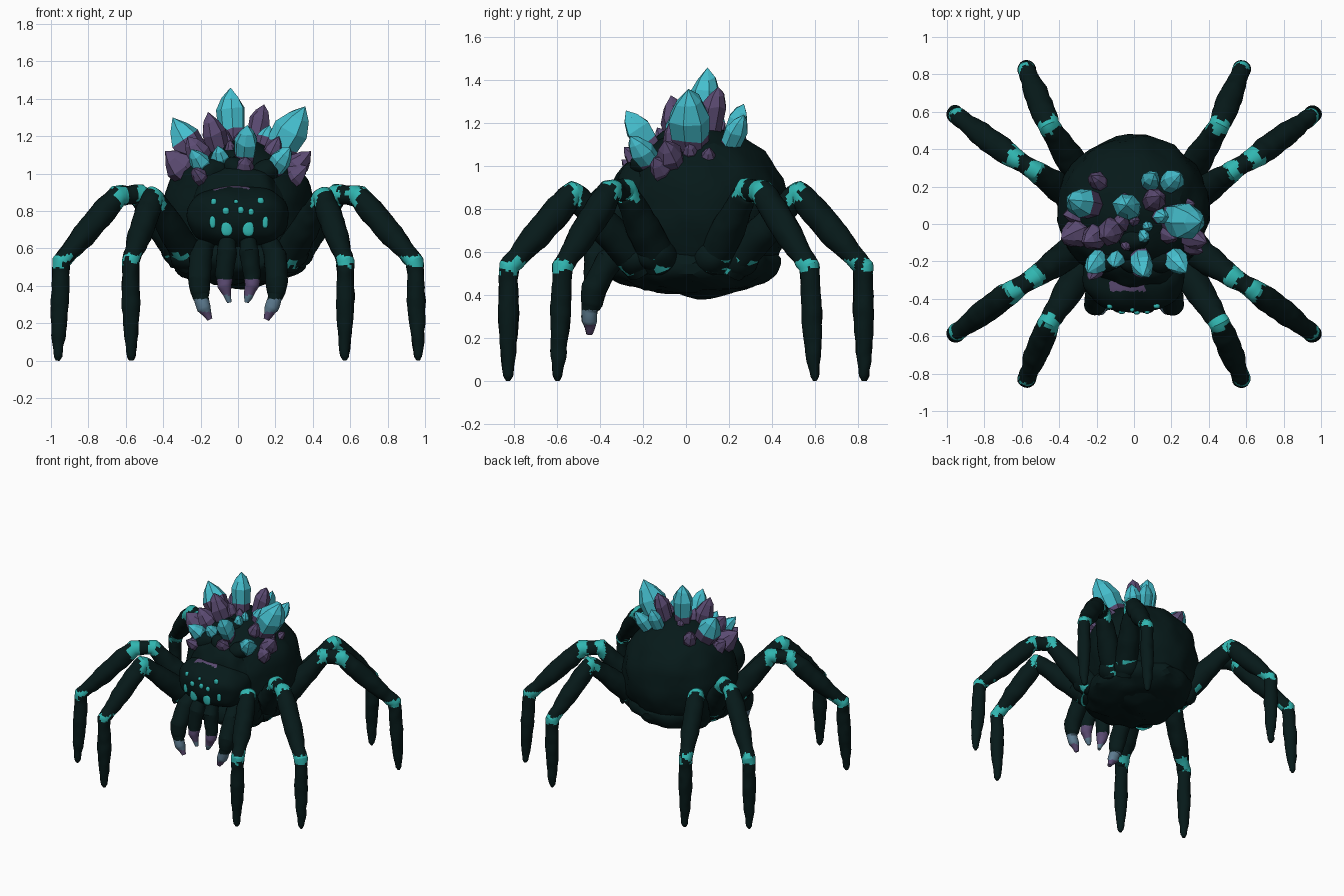
import bpy, bmesh, math, random
from mathutils import Vector, noise
from mathutils.bvhtree import BVHTree

random.seed(4)
if "Cube" in bpy.data.objects:
    bpy.data.objects.remove(bpy.data.objects["Cube"])


def material(name, rgb):
    m = bpy.data.materials.new(name)
    m.use_nodes = True
    m.diffuse_color = (*rgb, 1)
    m.node_tree.nodes["Principled BSDF"].inputs["Base Color"].default_value = (*rgb, 1)
    return m


DARK = material("dark shell", (0.002, 0.01, 0.01))
TEAL = material("glowing teal", (0.03, 0.47, 0.44))
CYAN = material("crystal cyan", (0.06, 0.52, 0.62))
PURPLE = material("crystal purple", (0.105, 0.07, 0.17))
TIP = material("fang blue", (0.11, 0.2, 0.28))


def finish(name, bm, mats, rule=None, smooth=True):
    bmesh.ops.recalc_face_normals(bm, faces=bm.faces)
    bm.normal_update()
    if rule:
        for f in bm.faces:
            f.material_index = rule(f.calc_center_median(), f.normal)
    mesh = bpy.data.meshes.new(name)
    bm.to_mesh(mesh)
    bm.free()
    obj = bpy.data.objects.new(name, mesh)
    bpy.context.collection.objects.link(obj)
    for m in mats:
        mesh.materials.append(m)
    if smooth:
        bpy.ops.object.select_all(action='DESELECT')
        obj.select_set(True)
        bpy.context.view_layer.objects.active = obj
        bpy.ops.object.shade_smooth_by_angle(angle=math.radians(25))
    return obj


def blob(name, center, radii, mats=(DARK,), rough=0.012, power=1.0, detail=4, rule=None):
    """Lumpy ellipsoid; power below one makes it boxier."""
    bm = bmesh.new()
    bmesh.ops.create_icosphere(bm, subdivisions=detail, radius=1)
    for v in bm.verts:
        n = v.co.copy()
        p = [math.copysign(abs(c) ** power, c) * r for c, r in zip(n, radii)]
        v.co = Vector(center) + Vector(p)
        v.co += n * noise.noise(v.co * 9) * rough
    return finish(name, bm, mats, rule)


def tube(name, stations, mats=(DARK,), rule=None, sides=24, steps=8, rough=0.006):
    """Round limb through (point, radius) stations lying roughly in a vertical plane."""
    pts, rad = [], []
    for (a, ra), (b, rb) in zip(stations, stations[1:]):
        for i in range(steps):
            pts.append(Vector(a).lerp(Vector(b), i / steps))
            rad.append(ra + (rb - ra) * i / steps)
    pts.append(Vector(stations[-1][0]))
    rad.append(stations[-1][1])
    side = (pts[-1] - pts[0]).cross(Vector((0, 0, 1))).normalized()
    bm = bmesh.new()
    rings = []
    for i, (p, r) in enumerate(zip(pts, rad)):
        t = (pts[min(i + 4, len(pts) - 1)] - pts[max(i - 4, 0)]).normalized()
        u = (side - t * side.dot(t)).normalized()
        w = t.cross(u)
        ring = []
        for k in range(sides):
            a = math.tau * k / sides
            d = u * math.cos(a) + w * math.sin(a)
            ring.append(bm.verts.new(p + d * (r + rough * noise.noise((p + d * r) * 16))))
        rings.append(ring)
    for r0, r1 in zip(rings, rings[1:]):
        for k in range(sides):
            bm.faces.new((r0[k], r0[(k + 1) % sides], r1[(k + 1) % sides], r1[k]))
    bm.faces.new(rings[0])
    bm.faces.new(rings[-1])
    return finish(name, bm, mats, rule)


# Body
blob("abdomen", (0, 0.08, 0.785), (0.41, 0.395, 0.4), rough=0.025)
blob("thorax", (0, 0.03, 0.545), (0.355, 0.4, 0.14), rough=0.03, power=0.9)
blob("neck", (0, -0.2, 0.87), (0.24, 0.14, 0.17), rough=0.03)


def brow_rule(c, n):
    return int(-0.13 < c.x < 0.06 and -0.36 < c.y < -0.305 and n.z > 0.3)


head = blob("head", (0, -0.27, 0.77), (0.272, 0.2, 0.165), (DARK, PURPLE), power=0.85,
            detail=5, rule=brow_rule)

# Eyes seated on the face: x, z, half width, half height
tree = BVHTree.FromPolygons([v.co for v in head.data.vertices],
                            [p.vertices[:] for p in head.data.polygons])
eyes = [(-0.13, 0.85, 0.014, 0.017), (-0.065, 0.8, 0.017, 0.018), (0.015, 0.805, 0.015, 0.018),
        (0.07, 0.795, 0.014, 0.017), (0.12, 0.855, 0.017, 0.018), (-0.135, 0.74, 0.017, 0.034),
        (-0.06, 0.705, 0.031, 0.04), (0.055, 0.705, 0.031, 0.04), (0.145, 0.74, 0.018, 0.034),
        (-0.01, 0.85, 0.011, 0.01)]
for x, z, w, h in eyes:
    hit = tree.ray_cast(Vector((x, -2, z)), Vector((0, 1, 0)))[0]
    blob("eye", hit, (w, 0.012, h), (TEAL,), rough=0.004, power=0.8, detail=3)

# Mouth parts
for s in (-1, 1):
    tube("fang", [((s * 0.05, -0.38, 0.66), 0.04), ((s * 0.06, -0.42, 0.58), 0.055),
                  ((s * 0.075, -0.43, 0.45), 0.045), ((s * 0.072, -0.44, 0.4), 0.038),
                  ((s * 0.045, -0.44, 0.31), 0.012)], (DARK, PURPLE, TIP),
         lambda c, n: 0 if c.z > 0.435 else 1 if c.z > 0.35 else 2)
    tube("palp", [((s * 0.17, -0.28, 0.62), 0.05), ((s * 0.2, -0.36, 0.56), 0.06),
                  ((s * 0.207, -0.43, 0.43), 0.06), ((s * 0.203, -0.44, 0.36), 0.05),
                  ((s * 0.195, -0.45, 0.33), 0.038), ((s * 0.18, -0.45, 0.28), 0.036),
                  ((s * 0.15, -0.45, 0.22), 0.013)],
         (DARK, PURPLE, TIP), lambda c, n: 0 if c.z > 0.33 else 2 if c.z > 0.26 else 1)


# Legs: joints of the steep pair and the wide pair, mirrored to four corners
def leg(name, hip, knees, ankle, foot, sx, sy):
    place = lambda p: Vector((p[0] * sx, p[1] * sy, p[2]))
    hip, ankle, foot = place(hip), place(ankle), place(foot)
    knees = [place(k) for k in knees]
    first, last = knees[0], knees[-1]
    shin = ankle - foot
    outward = Vector((ankle.x - hip.x, ankle.y - hip.y, 0)).normalized()
    stations = [(hip, 0.085), (hip.lerp(first, 0.5), 0.078), (first.lerp(hip, 0.15), 0.06),
                (first, 0.056)]
    if last is not first:
        stations += [(first.lerp(last, 0.5), 0.05), (last, 0.058)]
    stations += [(last.lerp(ankle, 0.22), 0.067), (last.lerp(ankle, 0.6), 0.064),
                 (last.lerp(ankle, 0.86), 0.048), (ankle, 0.048),
                 (foot + shin * 0.88, 0.044), (foot + shin * 0.6, 0.049),
                 (foot + shin * 0.25, 0.037), (foot + shin * 0.04, 0.022), (foot, 0.01)]

    def joint_rule(c, n):
        """Ragged vertical bands over the knees, ragged rings at the ankle."""
        wobble = noise.noise(c * 24)
        on_knee = any(abs((c - k).dot(outward)) < 0.034 + 0.03 * wobble
                      and c.z > k.z - 0.055 + 0.05 * wobble for k in knees)
        patchy = noise.noise(c * 13 + Vector((3, 1, 2))) > -0.2
        on_ankle = abs(c.z - ankle.z - 0.005) < 0.03 + 0.03 * wobble and patchy
        return int(on_knee or on_ankle)

    tube(name, stations, (DARK, TEAL), joint_rule)
    blob(name + "_hip", hip.lerp(first, 0.1), (0.1, 0.1, 0.09), rough=0.02, detail=3)


for sx in (-1, 1):
    for sy, end in ((-1, "front"), (1, "rear")):
        leg(end + "_inner_leg", (0.25, 0.2, 0.53), [(0.455, 0.525, 0.875)],
            (0.575, 0.825, 0.53), (0.57, 0.83, 0), sx, sy)
        leg(end + "_outer_leg", (0.29, 0.12, 0.55), [(0.53, 0.285, 0.89), (0.645, 0.355, 0.88)],
            (0.945, 0.575, 0.53), (0.965, 0.6, 0), sx, sy)


# Crystals growing outward from the top of the abdomen
FOCUS = Vector((0, 0.05, 0.74))


def crystal(tip, r, split):
    """Faceted point; faces below the split fraction are purple."""
    tip = Vector(tip)
    axis = (tip - FOCUS).normalized()
    base = FOCUS + axis * 0.33
    length = (tip - base).length
    turn = axis.to_track_quat('Z', 'Y')
    shoulder = max(0.5, 1 - 1.5 * r / length)
    levels = [(0, 0.75), (shoulder * 0.6, 0.92), (shoulder, 1.0),
              (1 - (1 - shoulder) * 0.45, 0.62)]
    bm = bmesh.new()
    jitter = [random.uniform(0.85, 1.1) for _ in range(7)]
    rings = []
    for t, k in levels:
        ring = []
        for i, j in enumerate(jitter):
            a = math.tau * i / len(jitter)
            flat = Vector((math.cos(a) * r * k * j, math.sin(a) * r * k * j,
                           length * (t + random.uniform(-0.03, 0.03))))
            ring.append(bm.verts.new(base + turn @ flat))
        rings.append(ring)
    top = bm.verts.new(tip)
    n = len(jitter)
    for i in range(n):
        for r0, r1 in zip(rings, rings[1:]):
            bm.faces.new((r0[i], r0[(i + 1) % n], r1[(i + 1) % n], r1[i]))
        bm.faces.new((rings[-1][i], rings[-1][(i + 1) % n], top))
    bm.faces.new(rings[0])
    finish("crystal", bm, (PURPLE, CYAN),
           lambda c, nrm: int((c - base).dot(axis) / length > split), smooth=False)


crystals = [((-0.04, 0.1, 1.46), 0.08, 0.3), ((0.36, 0.01, 1.36), 0.1, 0.35),
            ((-0.35, 0.13, 1.3), 0.09, 0.5), ((-0.16, -0.07, 1.33), 0.078, 2),
            ((0.14, 0.15, 1.37), 0.06, 2), ((0.11, 0.27, 1.29), 0.05, 0.5),
            ((0.25, 0.27, 1.24), 0.058, 0.5), ((-0.23, 0.26, 1.2), 0.052, 2),
            ((0.05, -0.28, 1.26), 0.068, 0.4), ((0.28, -0.26, 1.14), 0.062, 0.4),
            ((-0.25, -0.26, 1.13), 0.062, 0.4), ((-0.11, -0.23, 1.15), 0.05, 0.4),
            ((-0.39, -0.08, 1.12), 0.08, 2), ((0.39, -0.1, 1.12), 0.065, 2),
            ((-0.38, 0.05, 1.09), 0.055, 2), ((0.17, 0.04, 1.26), 0.045, 0.6),
            ((0.37, -0.15, 1.04), 0.055, 2), ((-0.27, -0.1, 1.2), 0.07, 2),
            ((0.06, -0.08, 1.22), 0.035, 0.5), ((0.22, -0.08, 1.2), 0.055, 2),
            ((-0.24, -0.3, 1.03), 0.045, 2), ((-0.08, 0.0, 1.25), 0.05, 2),
            ((0.08, -0.02, 1.23), 0.03, 0.4), ((0.04, -0.29, 1.09), 0.05, 2)]
for c in crystals:
    crystal(*c)

# Short purple spurs crowding the feet of the big crystals
for tip, r, split in crystals[:4]:
    for _ in range(3):
        shift = Vector([random.uniform(-0.14, 0.14) for _ in range(3)])
        crystal(FOCUS + (Vector(tip) - FOCUS + shift).normalized() * 0.48, 0.035, 2)

# Dark ridge of knobs between the crystals and the head
for x, y, z in ((-0.13, -0.19, 1.01), (0.0, -0.2, 1.02), (0.14, -0.19, 1.01), (0.0, -0.08, 1.12)):
    blob("ridge_knob", (x, y, z), (0.08, 0.06, 0.06), rough=0.03, detail=3)
